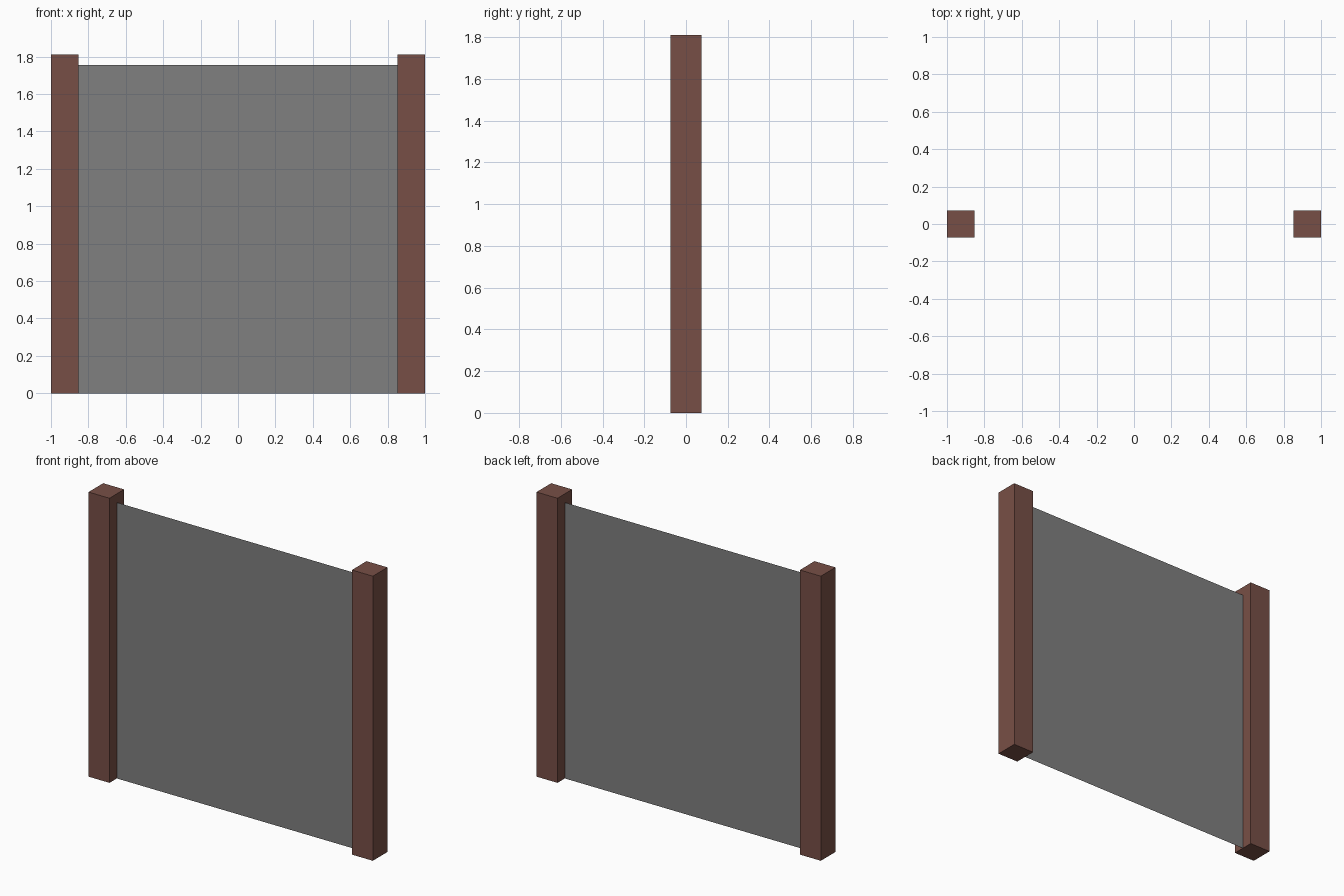
import bpy

if "Cube" in bpy.data.objects:
    bpy.data.objects.remove(bpy.data.objects["Cube"])

POST_W, POST_H = 0.147, 1.81
PANEL_H = 1.755
INNER = 1.0 - POST_W


def flat_material(name, rgb):
    mat = bpy.data.materials.new(name)
    mat.diffuse_color = (*rgb, 1.0)
    mat.use_nodes = True
    mat.node_tree.nodes["Principled BSDF"].inputs["Base Color"].default_value = mat.diffuse_color
    return mat


def add_object(name, verts, faces, mat):
    mesh = bpy.data.meshes.new(name)
    mesh.from_pydata(verts, [], faces)
    mesh.materials.append(mat)
    obj = bpy.data.objects.new(name, mesh)
    bpy.context.collection.objects.link(obj)
    return obj


brown = flat_material("brown_wood", (0.187, 0.078, 0.061))
grey = flat_material("grey_panel", (0.216, 0.216, 0.216))

# Square posts at both ends
for side, sign in (("left", -1), ("right", 1)):
    bpy.ops.mesh.primitive_cube_add(size=1, location=(sign * (1 - POST_W / 2), 0, POST_H / 2))
    post = bpy.context.object
    post.name = side + "_post"
    post.scale = (POST_W, POST_W, POST_H)
    bpy.ops.object.transform_apply(location=False, rotation=False, scale=True)
    post.data.materials.append(brown)

# Paper-thin panel stretched between the posts
add_object("panel",
           [(-INNER, 0, 0), (INNER, 0, 0), (INNER, 0, PANEL_H), (-INNER, 0, PANEL_H)],
           [(0, 1, 2, 3)], grey)
